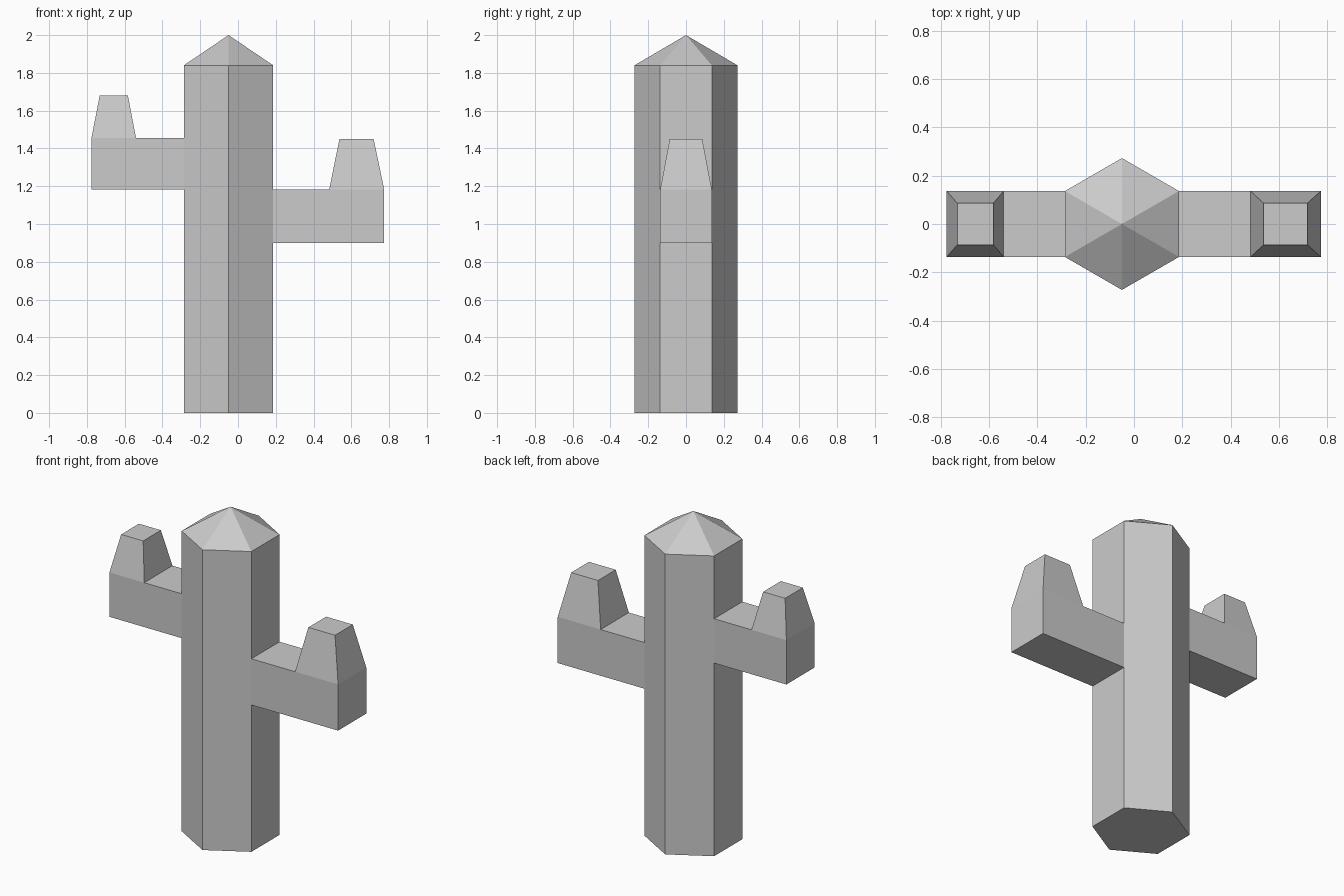
import bpy, bmesh
from math import cos, sin, radians
from mathutils import Vector

cube = bpy.data.objects.get("Cube")
if cube:
    bpy.data.objects.remove(cube, do_unlink=True)

grey = bpy.data.materials.new("plain_grey")
grey.use_nodes = True
colour = (0.6, 0.6, 0.6, 1)
grey.diffuse_color = colour
grey.node_tree.nodes["Principled BSDF"].inputs["Base Color"].default_value = colour

CENTRE_X, RADIUS = -0.05, 0.273
LEVELS = (0, 0.9, 1.183, 1.455, 1.84)
bm = bmesh.new()


def extrude(face):
    return bmesh.ops.extrude_discrete_faces(bm, faces=[face])["faces"][0]


def pick(direction, x, z):
    """Face pointing in a direction whose centre is nearest to (x, 0, z)."""
    bm.normal_update()
    facing = [f for f in bm.faces if f.normal.dot(Vector(direction)) > 0.99]
    return min(facing, key=lambda f: (f.calc_center_median() - Vector((x, 0, z))).length)


# Six-sided trunk, ringed at the arm heights, with a pointed cap
rings = [[bm.verts.new((CENTRE_X + RADIUS * cos(radians(30 + 60 * i)),
                        RADIUS * sin(radians(30 + 60 * i)), z)) for i in range(6)]
         for z in LEVELS]
bm.faces.new(reversed(rings[0]))
for low, high in zip(rings, rings[1:]):
    for i in range(6):
        j = (i + 1) % 6
        bm.faces.new((low[i], low[j], high[j], high[i]))
tip = bm.verts.new((CENTRE_X, 0, 2))
for i in range(6):
    bm.faces.new((rings[-1][i], rings[-1][(i + 1) % 6], tip))


# Arm pulled out of a trunk side, then a tapered stub raised from its end
def add_arm(side, z, elbow, end, stub_x, stub_top):
    face = pick((side, 0, 0), side * 0.2, z)
    for x in (elbow, end):
        face = extrude(face)
        for v in face.verts:
            v.co.x = x
    middle = (elbow + end) / 2
    stub = extrude(pick((0, 0, 1), middle, z))
    for v in stub.verts:
        v.co = (min(stub_x) if v.co.x < middle else max(stub_x),
                0.086 if v.co.y > 0 else -0.086, stub_top)


add_arm(-1, 1.32, -0.54, -0.776, (-0.583, -0.732), 1.68)
add_arm(1, 1.04, 0.483, 0.774, (0.537, 0.718), 1.45)

bmesh.ops.recalc_face_normals(bm, faces=bm.faces[:])
mesh = bpy.data.meshes.new("cactus")
bm.to_mesh(mesh)
bm.free()
mesh.materials.append(grey)
cactus = bpy.data.objects.new("cactus", mesh)
bpy.context.collection.objects.link(cactus)
